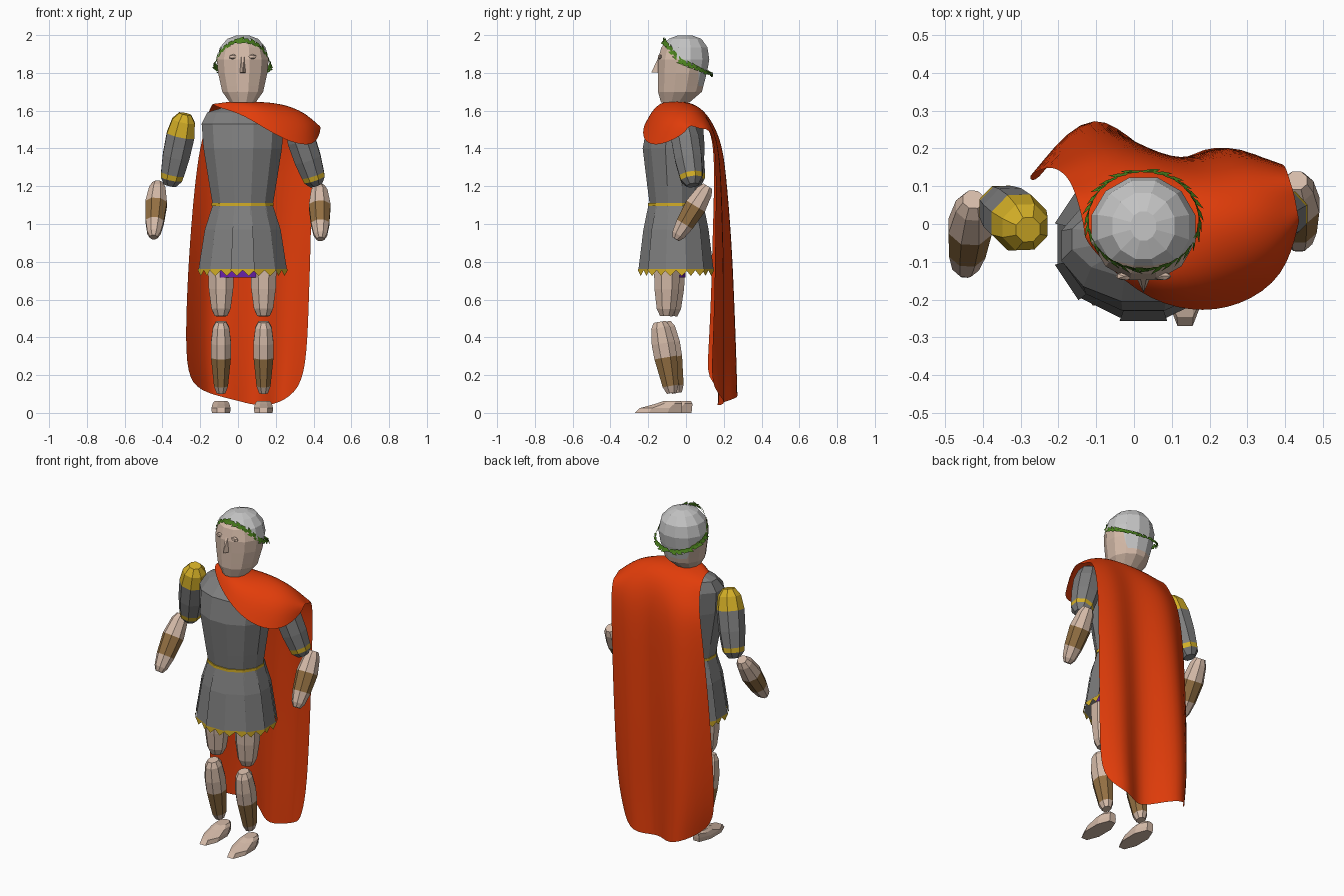
import bpy, bmesh, math, random
from mathutils import Vector

if "Cube" in bpy.data.objects:
    bpy.data.objects.remove(bpy.data.objects["Cube"])
random.seed(4)
CX = 0.025  # body axis


def material(name, *rgb):
    m = bpy.data.materials.new(name)
    m.use_nodes = True
    m.diffuse_color = (*rgb, 1)
    m.node_tree.nodes["Principled BSDF"].inputs["Base Color"].default_value = (*rgb, 1)
    return m


skin = material("skin", 0.66, 0.49, 0.39)
steel = material("steel_grey", 0.21, 0.21, 0.21)
hair = material("light_grey_hair", 0.56, 0.56, 0.56)
red = material("cape_red", 0.76, 0.046, 0.003)
gold = material("gold", 0.66, 0.43, 0.02)
brown = material("leather_brown", 0.29, 0.16, 0.055)
purple = material("tunic_purple", 0.14, 0.015, 0.4)
green = material("leaf_green", 0.07, 0.22, 0.012)


def finish(name, bm, mats, recalc=True):
    if recalc:
        bmesh.ops.recalc_face_normals(bm, faces=bm.faces[:])
    me = bpy.data.meshes.new(name)
    bm.to_mesh(me)
    bm.free()
    for m in mats:
        me.materials.append(m)
    ob = bpy.data.objects.new(name, me)
    bpy.context.scene.collection.objects.link(ob)
    return ob


def loft(rings, bands=None):
    """Skin a list of closed rings and cap it; bands holds a material index per segment."""
    bm = bmesh.new()
    bands = bands or [0] * len(rings)
    loops = [[bm.verts.new(p) for p in ring] for ring in rings]
    n = len(loops[0])
    for s, (lo, hi) in enumerate(zip(loops, loops[1:])):
        for i in range(n):
            j = (i + 1) % n
            bm.faces.new((lo[i], lo[j], hi[j], hi[i])).material_index = bands[s]
    for loop, b in ((loops[0], 0), (loops[-1], -1)):
        bm.faces.new(loop).material_index = bands[b]
    return bm


def flat_ring(z, rx, front, back, sides=12, x=CX):
    """Horizontal ellipse with a flat side facing the front."""
    pts = []
    for i in range(sides):
        a = math.tau * (i + 0.5) / sides
        pts.append(Vector((x + rx * math.sin(a),
                           (front + back) / 2 - (back - front) / 2 * math.cos(a), z)))
    return pts


def limb(name, a, b, profile, mats, bands, depth=1.0, sides=8):
    """Faceted limb from a to b; profile lists (position along, radius)."""
    a, b = Vector(a), Vector(b)
    d = (b - a).normalized()
    u = (Vector((1, 0, 0)) - d * d.x).normalized()
    v = d.cross(u) * depth
    rings = []
    for t, r in profile:
        angles = [math.tau * (i + 0.5) / sides for i in range(sides)]
        rings.append([a.lerp(b, t) + (u * math.cos(k) + v * math.sin(k)) * r for k in angles])
    return finish(name, loft(rings, bands), mats)


# Head, cut along the wreath line so the hair can be coloured
head = loft([flat_ring(*r) for r in (
    (1.643, 0.07, -0.135, 0.02), (1.70, 0.112, -0.152, 0.088), (1.80, 0.135, -0.152, 0.115),
    (1.87, 0.142, -0.153, 0.128), (1.935, 0.125, -0.135, 0.118), (1.98, 0.085, -0.095, 0.085),
    (1.998, 0.035, -0.045, 0.035))])
BEND, STEEP, SHALLOW = 1.86, 1.25, 0.42  # wreath height at the temple, and its slopes


def wreath_z(y):
    return BEND - (STEEP if y < -0.03 else SHALLOW) * (y + 0.03)


for co, no in (((0, -0.03, BEND), (0, STEEP, 1)), ((0, -0.03, BEND), (0, SHALLOW, 1)),
               ((0, 0.065, 0), (0, 1, 0)), ((0, 0, 1.73), (0, 0, 1))):
    bmesh.ops.bisect_plane(head, geom=head.verts[:] + head.edges[:] + head.faces[:],
                           plane_co=co, plane_no=no)
for f in head.faces:
    c = f.calc_center_median()
    f.material_index = int(c.z > wreath_z(c.y) or (c.y > 0.065 and c.z > 1.73))
finish("head", head, [skin, hair])

# Nose
nose = bmesh.new()
pts = [nose.verts.new((CX + x, y, z)) for x, y, z in (
    (-0.008, -0.145, 1.885), (0.008, -0.145, 1.885), (0.019, -0.14, 1.80),
    (-0.019, -0.14, 1.80), (0, -0.183, 1.803))]
for k in ((0, 1, 4), (1, 2, 4), (2, 3, 4), (3, 0, 4), (0, 3, 2, 1)):
    nose.faces.new([pts[i] for i in k])
finish("nose", nose, [skin])

# Eyelids
for side, s in (("right", -1), ("left", 1)):
    eye = bmesh.new()
    bmesh.ops.create_icosphere(eye, subdivisions=1, radius=1)
    for v in eye.verts:
        v.co = Vector((CX + s * 0.05, -0.138, 1.885)) + v.co * Vector((0.026, 0.012, 0.014))
    finish(side + "_eyelid", eye, [skin])


# Laurel wreath of diamond leaves hugging the head
def wreath_point(a):
    y = 0.01 - 0.128 * math.cos(a)
    return Vector((CX + 0.146 * math.sin(a), y, wreath_z(y)))


leaves = bmesh.new()
COUNT = 60
for i in range(COUNT):
    a = math.tau * i / COUNT
    out = Vector((math.sin(a), -math.cos(a), 0.4)).normalized()
    c = wreath_point(a) + out * 0.002
    s = 1 if math.sin(a) < 0 else -1
    along = (wreath_point(a + 0.05) - wreath_point(a - 0.05)).normalized() * s
    up = out.cross(along).normalized()
    spread = random.uniform(0.25, 0.8) * (1 if i % 2 else -1)
    tip = (along + up * spread + out * random.uniform(0, 0.25)).normalized()
    side = out.cross(tip) * 0.012
    q = [c - tip * 0.014, c + tip * 0.008 + side, c + tip * 0.034, c + tip * 0.008 - side]
    leaves.faces.new([leaves.verts.new(p) for p in q])
finish("laurel_wreath", leaves, [green], recalc=False)

# Cuirass and belt
finish("cuirass", loft([flat_ring(*r) for r in (
    (1.09, 0.163, -0.195, 0.08), (1.20, 0.182, -0.21, 0.09), (1.40, 0.215, -0.235, 0.105),
    (1.53, 0.225, -0.21, 0.095), (1.59, 0.195, -0.145, 0.065), (1.62, 0.10, -0.09, 0.02))]), [steel])
finish("belt", loft([flat_ring(z, 0.17, -0.205, 0.088) for z in (1.096, 1.112)]), [gold])

# Skirt of overlapping strips, each ending in gold teeth
skirt = bmesh.new()
SIDES, TEETH = 12, 2
for i in range(SIDES):
    proud = i % 2 == 0
    rows = []
    for z, rx, ry in ((1.1, 0.165, 0.148), (0.97, 0.2, 0.175), (0.755, 0.235, 0.202)):
        grow = 0.008 if proud and z < 1.09 else 0
        row = flat_ring(z, rx + grow, -0.053 - ry - grow, -0.053 + ry + grow, SIDES)
        overlap = 0 if proud else 0.08  # inner strips tuck under their neighbours
        a, b = row[i - 1], row[i]
        rows.append((a.lerp(b, -overlap), a.lerp(b, 1 + overlap)))
    for (a, b), (c, d) in zip(rows, rows[1:]):
        skirt.faces.new([skirt.verts.new(p) for p in (a, c, d, b)])
    left, right = rows[-1]
    for k in range(TEETH):
        a, b = left.lerp(right, k / TEETH), left.lerp(right, (k + 1) / TEETH)
        lift = Vector((0, 0, 0.006))
        tip = (a + b) / 2 - Vector((0, 0, 0.03))
        f = skirt.faces.new([skirt.verts.new(p) for p in (a + lift, a, tip, b, b + lift)])
        f.material_index = 1
        for v in f.verts:  # keep the trim just proud of the strip
            v.co += Vector((v.co.x - CX, v.co.y + 0.053, 0)) * 0.012
finish("skirt", skirt, [steel, gold], recalc=False)
finish("tunic_hem", loft([flat_ring(z, 0.168, -0.168, 0.0) for z in (0.718, 0.82)]), [purple])

# Legs and feet
THIGH = ((0, 0.075), (0.45, 0.07), (0.85, 0.055), (1, 0.035))
SHIN = ((0, 0.03), (0.08, 0.047), (0.3, 0.058), (0.5, 0.057), (0.9, 0.04), (1, 0.025))
for side, x, dy in (("right", -0.09, 0.012), ("left", 0.135, -0.015)):
    limb(side + "_thigh", (x, -0.085 + dy, 0.77), (x, -0.09 + dy, 0.512), THIGH, [skin], [0] * 3)
    limb(side + "_shin", (x, -0.125 + dy, 0.482), (x, -0.06 + dy, 0.105), SHIN,
         [skin, brown], [0, 0, 0, 1, 0], 1.15)
    y = dy * 2
    finish(side + "_foot", loft([flat_ring(z, r, f + y, b + y, 8, x) for z, r, f, b in (
        (0, 0.052, -0.25, 0.015), (0.025, 0.055, -0.225, 0.018),
        (0.05, 0.048, -0.13, 0.015), (0.064, 0.035, -0.09, 0.005))]), [skin])

# Arms; only the bare shoulder carries a gold cap
UPPER = ((0, 0.035), (0.1, 0.066), (0.3, 0.08), (0.6, 0.077), (0.84, 0.066), (0.91, 0.062), (1, 0.035))
FORE = ((0, 0.03), (0.1, 0.047), (0.38, 0.062), (0.72, 0.052), (0.92, 0.038), (1, 0.022))
for side, cap, shoulder, elbow, cuff, wrist in (
        ("right", 1, (-0.28, -0.015, 1.583), (-0.36, 0.05, 1.205), (-0.425, 0.065, 1.215), (-0.447, -0.125, 0.93)),
        ("left", 0, (0.3, -0.02, 1.55), (0.415, 0.035, 1.205), (0.43, 0.115, 1.2), (0.437, -0.055, 0.92))):
    limb(side + "_upper_arm", shoulder, elbow, UPPER, [steel, gold], [cap, cap, 0, 0, 1, 0])
    limb(side + "_forearm", cuff, wrist, FORE, [skin, brown], [0, 0, 1, 0, 0])

# Cape: each column runs from the front hem over the shoulder and down the back
hem = [Vector(p) for p in ((-0.13, -0.05, 1.622), (0.01, -0.19, 1.59), (0.15, -0.235, 1.5),
                           (0.28, -0.22, 1.43), (0.4, -0.14, 1.41), (0.435, 0.0, 1.48))]
ridge = [Vector(p) for p in ((-0.14, 0.03, 1.625), (-0.01, -0.04, 1.652), (0.12, -0.05, 1.656),
                             (0.23, -0.035, 1.648), (0.345, -0.01, 1.608), (0.43, 0.04, 1.52))]
nape = [Vector(p) for p in ((-0.155, 0.08, 1.6), (-0.03, 0.06, 1.637), (0.1, 0.06, 1.637),
                            (0.22, 0.06, 1.63), (0.345, 0.065, 1.585), (0.425, 0.075, 1.5))]
middle = [(h + r) / 2 + Vector((0.012, -0.03, 0.045)) * (0.4 if i in (0, 5) else 1)
          for i, (h, r) in enumerate(zip(hem, ridge))]
rows = [hem, middle, ridge, nape]
folds = (-0.08, 0.085, 0.03, -0.06, 0.025, -0.06)
droop = (0.11, 0.06, 0.035, 0.0, 0.01, 0.09)
for z, left, right, y, amount in (
        (1.56, -0.17, 0.41, 0.13, 0.15), (1.42, -0.2, 0.4, 0.175, 0.35), (1.2, -0.23, 0.39, 0.19, 0.5),
        (0.9, -0.255, 0.385, 0.2, 0.75), (0.6, -0.272, 0.375, 0.205, 0.9),
        (0.3, -0.278, 0.365, 0.205, 1.1), (0.035, -0.25, 0.33, 0.205, 1.2)):
    row = []
    for i in range(6):
        sag = droop[i] if z < 0.1 else 0
        arch = -0.05 * (i - 2.5) ** 2 / 6.25 if z > 1.5 else 0
        row.append(Vector((left + (right - left) * i / 5, y + folds[i] * amount, z + sag + arch)))
    rows.append(row)
cape = bmesh.new()
grid = [[cape.verts.new(p) for p in row] for row in rows]
for lo, hi in zip(grid, grid[1:]):
    for i in range(5):
        cape.faces.new((lo[i], lo[i + 1], hi[i + 1], hi[i]))
for f in cape.faces:
    f.smooth = True
cape_ob = finish("cape", cape, [red])
sub = cape_ob.modifiers.new("soft_folds", "SUBSURF")
sub.levels = sub.render_levels = 2
